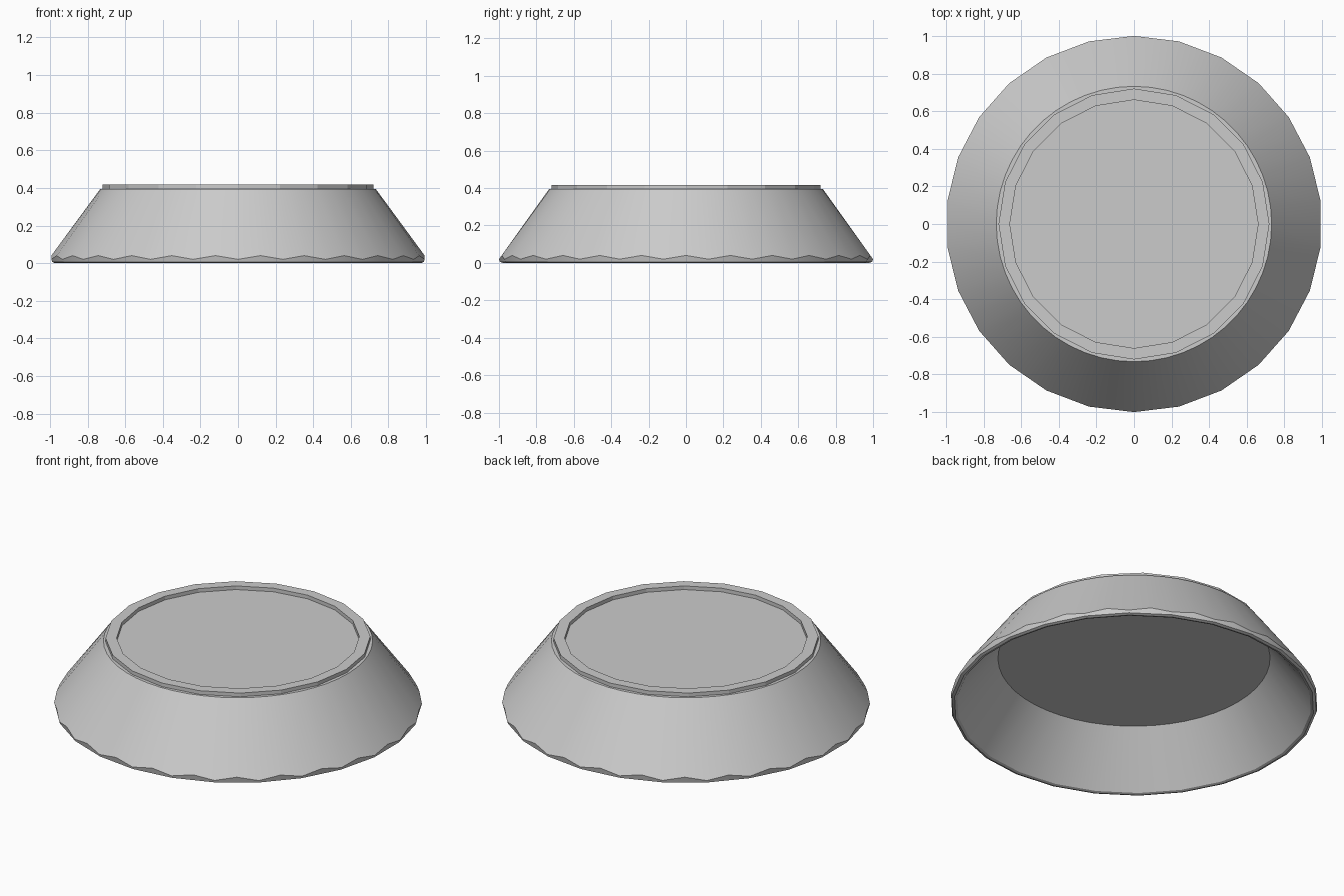
import bpy
import bmesh
from math import sin, cos, pi, radians

SIDES = 26                     # coarse sides of the lower rim
ROOF = 0.395                   # height of the flat roof

cube = bpy.data.objects.get("Cube")
if cube:
    bpy.data.objects.remove(cube)

grey = bpy.data.materials.new("light grey")
grey.use_nodes = True
colour = (0.6, 0.6, 0.6, 1)
grey.diffuse_color = colour
grey.node_tree.nodes["Principled BSDF"].inputs["Base Color"].default_value = colour


def add_object(name, bm, angle):
    bmesh.ops.recalc_face_normals(bm, faces=bm.faces)
    mesh = bpy.data.meshes.new(name)
    bm.to_mesh(mesh)
    bm.free()
    mesh.materials.append(grey)
    obj = bpy.data.objects.new(name, mesh)
    bpy.context.collection.objects.link(obj)
    bpy.ops.object.select_all(action='DESELECT')
    obj.select_set(True)
    bpy.context.view_layer.objects.active = obj
    bpy.ops.object.shade_smooth_by_angle(angle=radians(angle))


def lathe(bm, count, profile, closed=False):
    """Turn rings into a surface; each ring maps a step to (radius, height)."""
    rings = []
    for ring in profile:
        verts = []
        for i in range(count):
            r, z = ring(i)
            a = pi / 2 + 2 * pi * i / count
            verts.append(bm.verts.new((r * cos(a), r * sin(a), z)))
        rings.append(verts)
    pairs = list(zip(rings, rings[1:]))
    if closed:
        pairs.append((rings[-1], rings[0]))
    for low, high in pairs:
        for i in range(count):
            j = (i + 1) % count
            bm.faces.new((low[i], low[j], high[j], high[i]))
    return rings


def circle(r, z):
    return lambda i: (r, z)


def facet(r, z, rise=0.0):
    """Coarse polygon: odd steps are the middles of its edges."""
    return lambda i: (r * cos(pi / SIDES), z + rise) if i % 2 else (r, z)


# Hollow conical base, open underneath, with a scalloped lower edge
bm = bmesh.new()
rings = lathe(bm, SIDES * 2, [
    circle(0.74, 0.295),
    facet(0.965, 0.005),
    facet(0.98, 0.0),
    facet(0.995, 0.006),
    facet(1.0, 0.02, 0.02),
    circle(0.732, ROOF),
])
bm.faces.new(rings[0])
bm.faces.new(rings[-1])
add_object("conical_base", bm, 25)

# Raised ring around the roof, leaving a shallow recess
bm = bmesh.new()
lathe(bm, 20, [
    circle(0.72, ROOF - 0.005),
    circle(0.72, 0.417),
    circle(0.66, 0.417),
    circle(0.66, ROOF - 0.005),
], closed=True)
add_object("top_ring", bm, 10)
